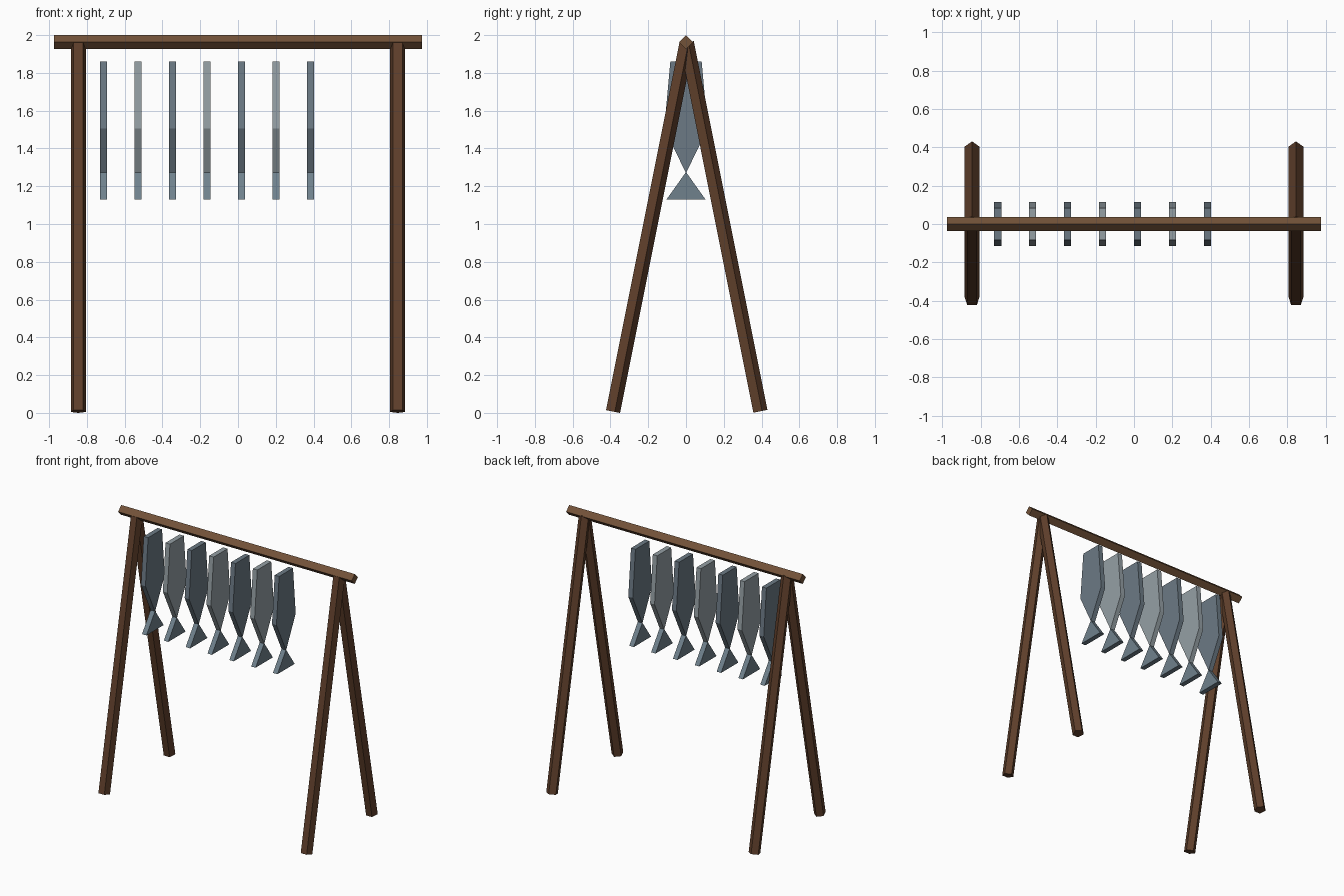
import bpy, bmesh, math

if "Cube" in bpy.data.objects:
    bpy.data.objects.remove(bpy.data.objects["Cube"])


def material(name, color):
    m = bpy.data.materials.new(name)
    m.diffuse_color = (*color, 1)
    m.use_nodes = True
    m.node_tree.nodes["Principled BSDF"].inputs["Base Color"].default_value = m.diffuse_color
    return m


leg_wood = material("dark wood", (0.115, 0.05, 0.024))
rail_wood = material("rail wood", (0.17, 0.085, 0.04))
dark_scale = material("dark fish", (0.15, 0.195, 0.235))
light_scale = material("light fish", (0.30, 0.35, 0.375))
tail_skin = material("fish tail", (0.16, 0.22, 0.265))


def pole(name, sides, radius, length, location, rotation, mat):
    bpy.ops.mesh.primitive_cylinder_add(vertices=sides, radius=radius, depth=length,
                                        location=location, rotation=rotation)
    ob = bpy.context.object
    ob.name = name
    ob.data.materials.append(mat)


def slab(name, profile, x, thickness, mat):
    """Extrude a (y, z) profile along x, centred on x."""
    bm = bmesh.new()
    face = bm.faces.new([bm.verts.new((x - thickness / 2, y, z)) for y, z in profile])
    ext = bmesh.ops.extrude_face_region(bm, geom=[face])
    moved = [v for v in ext["geom"] if isinstance(v, bmesh.types.BMVert)]
    bmesh.ops.translate(bm, verts=moved, vec=(thickness, 0, 0))
    bmesh.ops.recalc_face_normals(bm, faces=bm.faces)
    me = bpy.data.meshes.new(name)
    bm.to_mesh(me)
    bm.free()
    me.materials.append(mat)
    bpy.context.collection.objects.link(bpy.data.objects.new(name, me))


# Diamond-section top rail
pole("top_rail", 4, 0.037, 1.95, (0, 0, 1.963), (0, math.pi / 2, 0), rail_wood)

# Five-sided legs leaning together into two A-frames
spread, z_low, z_high = 0.39, 0.008, 1.96
rise = z_high - z_low
for x, side_name in ((-0.845, "left"), (0.845, "right")):
    for s, end_name in ((-1, "front"), (1, "back")):
        pole(f"{end_name}_{side_name}_leg", 5, 0.042, math.hypot(spread, rise),
             (x, s * spread / 2, (z_low + z_high) / 2),
             (s * math.atan2(spread, rise), 0, 0), leg_wood)

# Row of hanging fish: tapered body and triangular tail
body = [(-0.083, 1.86), (0.083, 1.86), (0.115, 1.505), (0, 1.27), (-0.115, 1.505)]
tail = [(0, 1.275), (0.103, 1.13), (-0.103, 1.13)]
for i in range(7):
    x = -0.711 + i * 0.1823
    slab(f"fish_body_{i + 1}", body, x, 0.037, light_scale if i % 2 else dark_scale)
    slab(f"fish_tail_{i + 1}", tail, x, 0.037, tail_skin)
